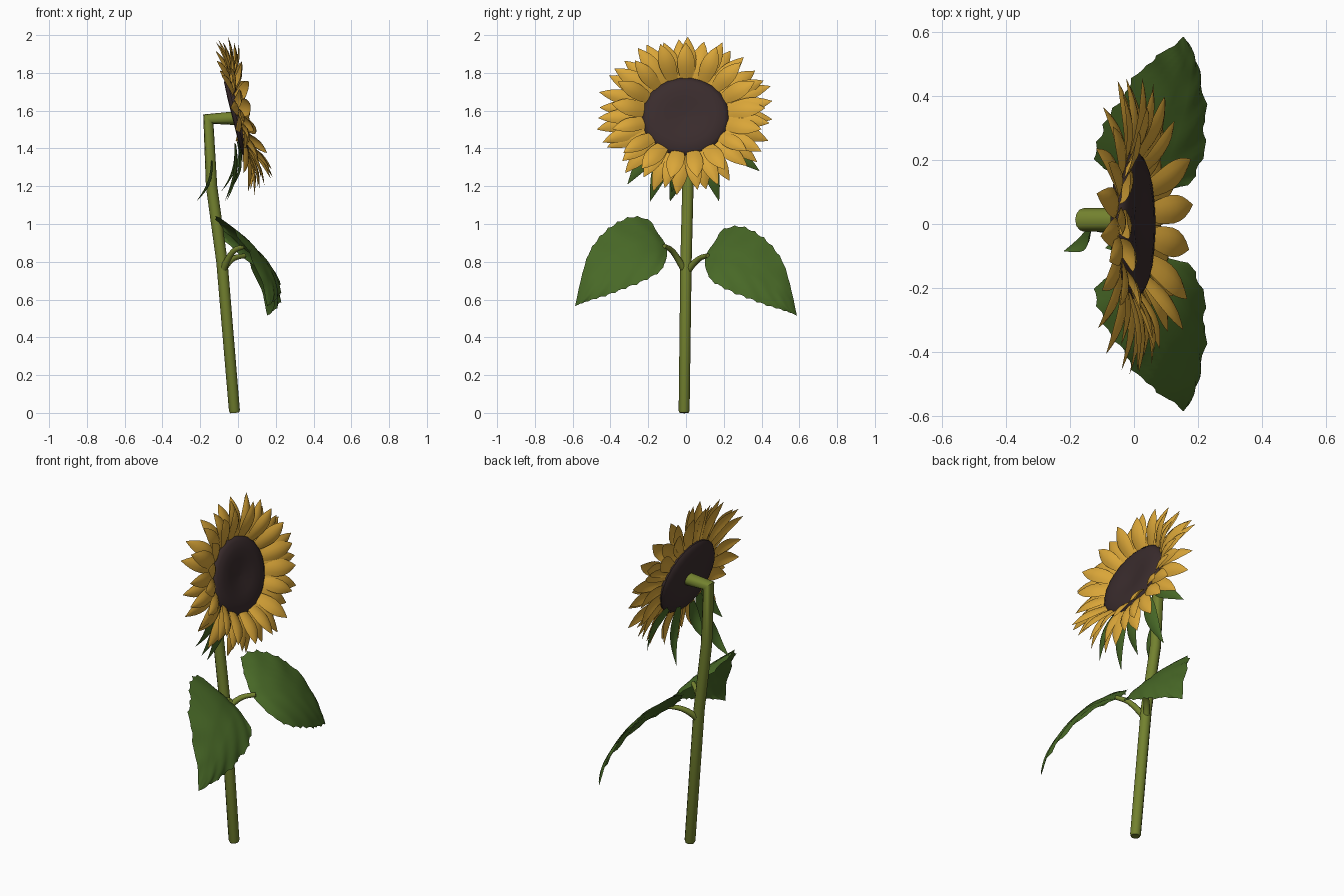
import bpy, math, random
from mathutils import Vector

if "Cube" in bpy.data.objects:
    bpy.data.objects.remove(bpy.data.objects["Cube"])

random.seed(4)


def material(name, rgb):
    m = bpy.data.materials.new(name)
    m.diffuse_color = (*rgb, 1)
    m.use_nodes = True
    m.node_tree.nodes["Principled BSDF"].inputs["Base Color"].default_value = m.diffuse_color
    return m


YELLOW = material("petal yellow", (0.70, 0.38, 0.04))
BROWN = material("seed brown", (0.042, 0.025, 0.026))
STEM = material("stem green", (0.17, 0.22, 0.028))
LEAF = material("leaf green", (0.065, 0.14, 0.02))


def add_mesh(name, verts, faces, mat, angle=50):
    me = bpy.data.meshes.new(name)
    me.from_pydata(verts, [], faces)
    me.materials.append(mat)
    ob = bpy.data.objects.new(name, me)
    bpy.context.collection.objects.link(ob)
    bpy.ops.object.select_all(action='DESELECT')
    ob.select_set(True)
    bpy.context.view_layer.objects.active = ob
    bpy.ops.object.shade_smooth_by_angle(angle=math.radians(angle))
    return ob


def grid_faces(rows, cols, start=0):
    return [(start + i * cols + j, start + i * cols + j + 1,
             start + (i + 1) * cols + j + 1, start + (i + 1) * cols + j)
            for i in range(rows - 1) for j in range(cols - 1)]


def spline(pts, t):
    # Catmull-Rom through pts, t in 0..1
    pts = [Vector(p) for p in pts]
    n = len(pts) - 1
    i = min(int(t * n), n - 1)
    f = t * n - i
    a, b, c, d = pts[max(i - 1, 0)], pts[i], pts[i + 1], pts[min(i + 2, n)]
    return 0.5 * (2 * b + (c - a) * f + (2 * a - 5 * b + 4 * c - d) * f ** 2
                  + (3 * b - a - 3 * c + d) * f ** 3)


def tube(name, pts, mat):
    # pts are (x, y, z, radius)
    cu = bpy.data.curves.new(name, 'CURVE')
    cu.dimensions = '3D'
    cu.bevel_depth = 1
    cu.bevel_resolution = 4
    cu.use_fill_caps = True
    s = cu.splines.new('POLY')
    s.points.add(len(pts) - 1)
    for p, (x, y, z, r) in zip(s.points, pts):
        p.co = (x, y, z, 1)
        p.radius = r
    cu.materials.append(mat)
    ob = bpy.data.objects.new(name, cu)
    bpy.context.collection.objects.link(ob)
    bpy.ops.object.select_all(action='DESELECT')
    ob.select_set(True)
    bpy.context.view_layer.objects.active = ob
    bpy.ops.object.convert(target='MESH')
    bpy.ops.object.shade_smooth_by_angle(angle=math.radians(40))


# Stem with its sharp bend behind the head
tube("stem", [(-0.018, -0.01, 0, 0.024), (-0.019, -0.01, 0.012, 0.029),
              (-0.085, 0, 0.8, 0.03), (-0.14, 0.01, 1.2, 0.03),
              (-0.157, 0.013, 1.555, 0.037), (-0.015, 0.013, 1.56, 0.036)], STEM)

# Flower head frame: tilted slightly upward, facing +x
TILT = math.radians(14)
NORMAL = Vector((math.cos(TILT), 0, math.sin(TILT)))
UP = Vector((-math.sin(TILT), 0, math.cos(TILT)))
SIDE = Vector((0, 1, 0))


def head(r, a, n, center, squash=0.9):
    return center + SIDE * r * math.cos(a) + UP * r * math.sin(a) * squash + NORMAL * n


# Seed disc, lathed with a gentle dish in the middle
profile = [(0.001, -0.022), (0.12, -0.025), (0.215, -0.022), (0.233, -0.004), (0.23, 0.012),
           (0.205, 0.027), (0.16, 0.034), (0.1, 0.03), (0.05, 0.022), (0.001, 0.02)]
SEG = 48
verts = []
for r, n in profile:
    for k in range(SEG + 1):
        rr = r * (1 + (0.012 if k % 2 and r > 0.2 else 0))
        verts.append(head(rr, math.tau * (k % SEG) / SEG, n, Vector((-0.005, -0.003, 1.565)), 0.915))
add_mesh("seed_disc", verts, grid_faces(len(profile), SEG + 1), BROWN)

# Petal rings: count, tip radius, tip forward offset, angle offset
verts, faces = [], []
ROWS, COLS = 9, 5
PC = Vector((-0.012, 0, 1.577))
for count, tip, forward, shift in [(19, 0.475, -0.01, 0), (19, 0.465, 0.045, 0.5), (17, 0.415, 0.095, 0.2)]:
    for k in range(count):
        a0 = math.tau * (k + shift + random.uniform(-0.15, 0.15)) / count
        length = tip + random.uniform(-0.022, 0.012)
        n1 = forward + random.uniform(-0.025, 0.02)
        width = random.uniform(0.040, 0.047)
        bend, twist = random.uniform(-0.025, 0.025), random.uniform(-0.25, 0.25)
        start = len(verts)
        for i in range(ROWS):
            t = i / (ROWS - 1)
            r = 0.195 + (length - 0.195) * t
            w = width * (0.45 + 0.55 * math.sin(min(t / 0.5, 1) * math.pi / 2))
            if t > 0.5:
                w = width * max(1 - ((t - 0.5) / 0.5) ** 1.9, 0.02)
            n = n1 * t ** 1.1 + 0.018 * math.sin(math.pi * t)
            for j in range(COLS):
                s = j / 2 - 1
                a = a0 + bend * t * t
                cup = 0.014 * (1 - s * s) * math.sin(math.pi * t) + w * s * twist * t
                p = head(r, a, n + cup, PC)
                across = -SIDE * math.sin(a) + UP * math.cos(a)
                verts.append(p + across * w * s)
        faces += grid_faces(ROWS, COLS, start)
add_mesh("petals", verts, faces, YELLOW)

# Green bracts hanging under the head: base, tip, half width
verts, faces = [], []
for base, tip, width in [((-0.01, -0.09, 1.42), (-0.07, -0.19, 1.12), 0.045),
                         ((-0.01, 0.09, 1.42), (-0.06, 0.175, 1.12), 0.045),
                         ((0, -0.15, 1.43), (-0.02, -0.31, 1.21), 0.04),
                         ((0, 0.17, 1.44), (-0.02, 0.39, 1.28), 0.04),
                         ((-0.01, -0.03, 1.4), (-0.09, -0.075, 1.17), 0.04),
                         ((-0.135, -0.015, 1.33), (-0.22, -0.085, 1.12), 0.035)]:
    base, tip = Vector(base), Vector(tip)
    d = (tip - base).normalized()
    across = d.cross(Vector((1, 0, 0.2))).normalized()
    out = across.cross(d)
    if out.x < 0:
        out = -out
    start = len(verts)
    for i in range(ROWS):
        t = i / (ROWS - 1)
        w = width * (math.sin(math.pi * (0.12 + 0.88 * t) ** 0.8) + 0.01)
        for j in range(COLS):
            s = j / 2 - 1
            verts.append(base.lerp(tip, t) + across * w * s
                         + out * (0.03 * math.sin(math.pi * t) - 0.25 * w * s * s))
    faces += grid_faces(ROWS, COLS, start)
add_mesh("bracts", verts, faces, LEAF)

# Leaf guides: upper edge, midrib and lower edge from base to tip
upper = [(-0.07, 0.16, 0.91), (-0.11, 0.19, 0.965), (-0.105, 0.28, 0.985), (-0.05, 0.37, 0.95),
         (0.0, 0.45, 0.885), (0.06, 0.515, 0.79), (0.12, 0.555, 0.66), (0.155, 0.587, 0.515)]
middle = [(0.02, 0.105, 0.83), (0.06, 0.16, 0.835), (0.10, 0.25, 0.82), (0.135, 0.35, 0.77),
          (0.155, 0.43, 0.71), (0.17, 0.50, 0.64), (0.168, 0.55, 0.575), (0.155, 0.587, 0.515)]
lower = [(0.12, 0.11, 0.75), (0.185, 0.14, 0.70), (0.215, 0.23, 0.65), (0.222, 0.33, 0.61),
         (0.215, 0.42, 0.575), (0.195, 0.50, 0.55), (0.175, 0.555, 0.53), (0.155, 0.587, 0.515)]
LR, LC = 37, 13
for name, side, lift in [("leaf_right", 1, 0), ("leaf_left", -1, 0.05)]:
    verts = []
    for i in range(LR):
        t = i / (LR - 1)
        u, m, l = spline(upper, t), spline(middle, t), spline(lower, t)
        for j in range(LC):
            s = 2 * j / (LC - 1) - 1
            p = u * (s * (s - 1) / 2) + m * (1 - s * s) + l * (s * (s + 1) / 2)
            # toothed rim and shallow veins
            if abs(s) == 1 and i < LR - 1:
                p += (p - m) * (0.05 if i % 3 == 0 else 0)
            vein = 0.006 * math.sin(math.tau * (t * 5 - abs(s) * 1.2)) * min(1, 4 * (1 - t)) * abs(s)
            p.x += vein - 0.008 * max(0, 1 - abs(s) * 5) * (1 - t)
            verts.append((p.x, side * p.y, p.z + lift))
    add_mesh(name, verts, grid_faces(LR, LC), LEAF, 60)
    # Leaf stalk
    path = [(-0.085, 0, 0.74), (-0.06, side * 0.035, 0.785 + lift / 3),
            (-0.02, side * 0.075, 0.82 + lift * 0.8), (0.035, side * 0.115, 0.832 + lift)]
    tube(name + "_stalk", [(*spline(path, k / 8), 0.02 - 0.001 * k) for k in range(9)], STEM)
